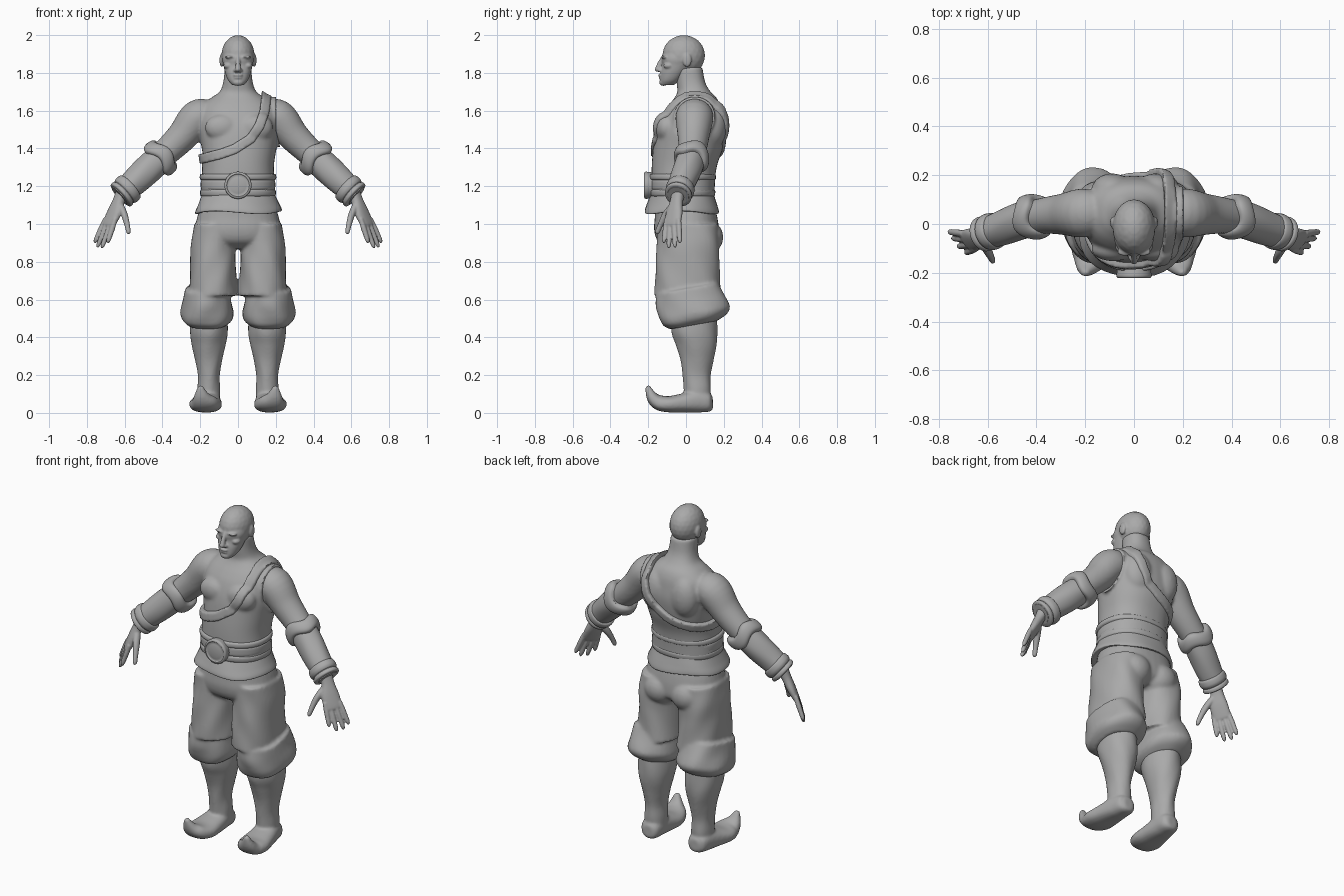
import bpy, bmesh, math
from mathutils import Vector, Matrix

if "Cube" in bpy.data.objects:
    bpy.data.objects.remove(bpy.data.objects["Cube"], do_unlink=True)

grey = bpy.data.materials.new("plain grey")
grey.use_nodes = True
grey.diffuse_color = (0.4, 0.4, 0.4, 1)
grey.node_tree.nodes["Principled BSDF"].inputs["Base Color"].default_value = (0.4, 0.4, 0.4, 1)


def spline(sections, steps):
    """Catmull-Rom interpolation through the sections."""
    p = [Vector(s) for s in sections]
    p = [p[0] * 2 - p[1]] + p + [p[-1] * 2 - p[-2]]
    out = []
    for a, b, c, d in zip(p, p[1:], p[2:], p[3:]):
        for i in range(steps):
            t = i / steps
            out.append((b * 2 + (c - a) * t + (a * 2 - b * 5 + c * 4 - d) * t ** 2
                        + (b * 3 - a - c * 3 + d) * t ** 3) * 0.5)
    return out + [p[-2]]


def loft(bm, sections, side=(1, 0, 0), axis=None, power=2, wave=(0, 0), tilt=0, fold=0, steps=5, n=36):
    """Skin rounded rings given as (x, y, z, half width, half depth)."""
    secs = spline(sections, steps)
    rings = []
    for i, s in enumerate(secs):
        centre = Vector(s[:3])
        lo, hi = secs[max(i - 1, 0)], secs[min(i + 1, len(secs) - 1)]
        t = Vector(axis) if axis else Vector(hi[:3]) - Vector(lo[:3])
        t.normalize()
        u = Vector(side)
        u = (u - t * u.dot(t)).normalized()
        v = t.cross(u)
        ring = []
        for k in range(n):
            ang = math.tau * k / n
            c, q = math.cos(ang), math.sin(ang)
            grow = 1 + fold * math.sin(5 * ang + 25 * s[2])
            co = centre + t * wave[0] * math.cos(wave[1] * ang)
            co += u * s[3] * grow * math.copysign(abs(c) ** (2 / power), c)
            co += v * s[4] * grow * math.copysign(abs(q) ** (2 / power), q)
            co.z += tilt * (co.y - centre.y)
            ring.append(bm.verts.new(co))
        rings.append(ring)
    for r, w in zip(rings, rings[1:]):
        for k in range(n):
            bm.faces.new((r[k], r[(k + 1) % n], w[(k + 1) % n], w[k]))
    bm.faces.new(rings[0][::-1])
    bm.faces.new(rings[-1])


def level(bm, rows, x=0, **kw):
    """Horizontal rings given as (z, y, half width, half depth)."""
    loft(bm, [(x, y, z, a, b) for z, y, a, b in rows], axis=(0, 0, 1), **kw)


def blob(bm, centre, radii):
    m = Matrix.Translation(centre) @ Matrix.Diagonal((*radii, 1))
    bmesh.ops.create_icosphere(bm, subdivisions=3, radius=1, matrix=m)


def bake(ob):
    dg = bpy.context.evaluated_depsgraph_get()
    mesh = bpy.data.meshes.new_from_object(ob.evaluated_get(dg))
    ob.modifiers.clear()
    ob.data = mesh
    mesh.materials.clear()
    mesh.materials.append(grey)
    mesh.shade_smooth()
    mesh.set_sharp_from_angle(angle=math.radians(50))


def fuse(ob, voxel, smooth):
    """Melt overlapping parts into one soft skin."""
    r = ob.modifiers.new("fuse", 'REMESH')
    r.mode, r.voxel_size = 'VOXEL', voxel
    s = ob.modifiers.new("soften", 'SMOOTH')
    s.factor, s.iterations = 0.5, smooth


def finish(name, bm, mirror=False, voxel=0, smooth=4):
    if mirror:
        new = bmesh.ops.duplicate(bm, geom=bm.verts[:] + bm.edges[:] + bm.faces[:])["geom"]
        for v in new:
            if isinstance(v, bmesh.types.BMVert):
                v.co.x *= -1
    bmesh.ops.recalc_face_normals(bm, faces=bm.faces[:])
    mesh = bpy.data.meshes.new(name)
    bm.to_mesh(mesh)
    bm.free()
    ob = bpy.data.objects.new(name, mesh)
    bpy.context.collection.objects.link(ob)
    if voxel:
        fuse(ob, voxel, smooth)
    bake(ob)
    return ob


# Bare torso, neck and upper arms
bm = bmesh.new()
level(bm, [(1.08, -.01, .19, .155), (1.18, -.015, .185, .155), (1.3, -.01, .178, .16),
           (1.4, .01, .192, .172), (1.5, .025, .208, .172), (1.58, .035, .205, .155),
           (1.63, .045, .185, .135), (1.67, .05, .14, .11), (1.7, .042, .098, .088),
           (1.75, .026, .078, .076), (1.83, .015, .07, .072)], power=2.3)
loft(bm, [(.13, .05, 1.58, .08, .07), (.21, .045, 1.565, .1, .095), (.29, .04, 1.47, .085, .083),
          (.36, .035, 1.4, .075, .075), (.46, .02, 1.31, .065, .065)], side=(0, 1, 0))
blob(bm, (.085, -.103, 1.51), (.09, .05, .07))
blob(bm, (.09, .14, 1.53), (.085, .068, .12))
body = finish("torso_and_arms", bm, True, .009, 6)

# Head with brow, eyes, cheek, nose, lips, chin and ears
bm = bmesh.new()
blob(bm, (0, -.012, 1.892), (.088, .113, .108))
level(bm, [(1.735, -.1, .03, .035), (1.76, -.085, .052, .052), (1.8, -.066, .068, .068),
           (1.84, -.05, .077, .076), (1.88, -.04, .083, .088), (1.94, -.02, .07, .08)], power=2.2)
loft(bm, [(0, -.118, 1.885, .011, .012), (0, -.137, 1.85, .012, .014), (0, -.15, 1.82, .016, .014)])
blob(bm, (0, -.148, 1.818), (.016, .018, .013))
blob(bm, (.014, -.134, 1.813), (.011, .014, .01))
blob(bm, (0, -.134, 1.788), (.026, .014, .008))
blob(bm, (0, -.131, 1.774), (.023, .014, .008))
blob(bm, (0, -.12, 1.75), (.03, .022, .019))
blob(bm, (.036, -.113, 1.884), (.034, .018, .009))
blob(bm, (.034, -.106, 1.862), (.015, .016, .009))
blob(bm, (.052, -.09, 1.838), (.025, .03, .018))
blob(bm, (.087, .006, 1.867), (.011, .024, .036))
finish("head", bm, True, .005, 3)

# Wrapped garment and its rolled shoulder sash, fitted over the torso
edge = [(-.25, 1.36), (-.18, 1.375), (-.1, 1.395), (-.03, 1.42), (.05, 1.47),
        (.09, 1.53), (.115, 1.6), (.125, 1.68), (.128, 1.78)]
lower = []
for i, (x, z) in enumerate(edge):
    a, b = Vector(edge[max(i - 1, 0)]), Vector(edge[min(i + 1, len(edge) - 1)])
    d = (b - a).normalized() * .052
    lower.append((x + d.y, z - d.x))
armhole = [(.205, 1.78), (.2, 1.5), (.22, 1.42), (.24, 1.36), (.24, 1.15), (-.24, 1.15)]


def fitted(name, outline, thickness):
    cut = bmesh.new()
    face = cut.faces.new([cut.verts.new((x, -.5, z)) for x, z in outline])
    new = bmesh.ops.extrude_face_region(cut, geom=[face])["geom"]
    bmesh.ops.translate(cut, vec=(0, 1, 0), verts=[v for v in new if isinstance(v, bmesh.types.BMVert)])
    cutter = finish("cutter", cut)
    cutter.hide_render = True
    ob = bpy.data.objects.new(name, body.data.copy())
    bpy.context.collection.objects.link(ob)
    puff = ob.modifiers.new("puff", 'DISPLACE')
    puff.strength, puff.mid_level = thickness, 0
    trim = ob.modifiers.new("trim", 'BOOLEAN')
    trim.operation, trim.object, trim.solver = 'INTERSECT', cutter, 'MANIFOLD'
    fuse(ob, .008, 4)
    bake(ob)
    bpy.data.objects.remove(cutter, do_unlink=True)


fitted("wrapped_garment", edge + armhole, .012)
fitted("shoulder_sash", edge + lower[::-1], .024)

# Tunic hem, layered belt and round buckle
bm = bmesh.new()
level(bm, [(1.18, -.015, .185, .16), (1.15, -.018, .195, .17), (1.11, -.02, .212, .184),
           (1.075, -.022, .228, .195), (1.06, -.022, .226, .193), (1.065, -.02, .2, .17)],
      power=2.2, wave=(.008, 3), fold=.012)
finish("tunic_hem", bm)
bm = bmesh.new()
level(bm, [(1.145, -.018, .18, .155), (1.15, -.018, .198, .17), (1.175, -.018, .2, .173),
           (1.183, -.018, .193, .167), (1.192, -.018, .197, .17), (1.225, -.018, .197, .17),
           (1.232, -.018, .194, .167), (1.24, -.018, .202, .176), (1.262, -.018, .2, .174),
           (1.268, -.018, .18, .155)], power=2.2, steps=3)
finish("belt", bm)
bm = bmesh.new()
loft(bm, [(0, y, 1.205, r, r) for y, r in
          ((-.16, .066), (-.195, .07), (-.212, .072), (-.22, .068), (-.222, .06), (-.217, .054), (-.222, .03))],
     axis=(0, -1, 0), steps=2)
finish("belt_buckle", bm)

# Baggy trousers gathered in sloping cuffs
bm = bmesh.new()
level(bm, [(1.12, -.01, .19, .155), (1.04, 0, .215, .165), (.97, .003, .228, .172),
           (.91, .01, .225, .16), (.87, .015, .16, .11)], power=2.3)
for x in (.09, -.09):
    blob(bm, (x, .09, .93), (.105, .108, .1))
level(bm, [(1.0, .005, .1, .16), (.9, .012, .117, .165), (.8, .008, .12, .168), (.7, .008, .124, .172),
           (.62, .012, .128, .178)], x=.132, power=2.3, fold=.015)
level(bm, [(.66, .01, .118, .165), (.6, .022, .127, .18), (.55, .038, .138, .186), (.52, .046, .141, .184),
           (.49, .044, .13, .166), (.465, .04, .1, .125)], x=.163, power=2.2, tilt=.18, fold=.02)
finish("trousers", bm, True, .009, 5)

# Boots with curled toes
bm = bmesh.new()
level(bm, [(.54, .04, .098, .12), (.43, .045, .1, .122), (.36, .055, .09, .108), (.28, .058, .072, .088),
           (.2, .056, .058, .075), (.13, .06, .06, .072), (.07, .06, .06, .07)], x=.155, fold=.012)
loft(bm, [(.155, .142, .055, .03, .035), (.155, .12, .055, .055, .05), (.16, .06, .062, .066, .06),
          (.166, -.02, .052, .078, .05), (.172, -.09, .046, .086, .043), (.18, -.145, .055, .072, .04),
          (.192, -.18, .085, .045, .03), (.2, -.205, .142, .012, .012)], power=2.4)
finish("boots", bm, True, .008, 4)

# Forearm bracers with rolled elbow and wrist cuffs
arm = Vector((.2, -.065, -.18)).normalized()
bm = bmesh.new()
loft(bm, [(.39, .034, 1.37, .075, .075), (.47, .01, 1.295, .076, .078), (.55, -.02, 1.22, .07, .072),
          (.63, -.042, 1.15, .058, .058)], side=(0, 1, 0), fold=.012)
finish("forearm_bracers", bm, True)


def cuff(name, centre, profile, **kw):
    bm = bmesh.new()
    loft(bm, [(*(Vector(centre) + arm * d), r * .92, r) for d, r in profile],
         side=(0, 1, 0), axis=arm, **kw)
    finish(name, bm, True)


cuff("elbow_cuffs", (.41, .03, 1.35), [(-.042, .07), (-.036, .092), (-.015, .103), (.015, .104),
                                       (.034, .094), (.04, .07)], wave=(.012, 3))
cuff("wrist_cuffs", (.595, -.034, 1.175), [(-.04, .06), (-.035, .078), (-.01, .083), (.006, .078),
                                           (.012, .071), (.02, .078), (.036, .077), (.042, .055)])

# Hands with four fingers and a thumb
bm = bmesh.new()
across = (.07, .085, 0)
loft(bm, [(.61, -.04, 1.17, .036, .034), (.632, -.05, 1.12, .036, .027), (.655, -.062, 1.06, .05, .025),
          (.684, -.07, 1.0, .05, .018), (.69, -.071, .985, .04, .012)], side=across, power=2.3)
fingers = [((.655, -.104, 1.01), (.69, -.118, .9)), ((.674, -.084, 1.0), (.722, -.092, .872)),
           ((.694, -.062, 1.0), (.745, -.058, .876)), ((.709, -.038, 1.01), (.76, -.032, .9))]
for root, tip in fingers:
    root, tip = Vector(root), Vector(tip)
    rows = [(*root.lerp(tip, t), r, r) for t, r in
            ((-.15, .013), (.3, .0145), (.55, .0135), (.85, .012), (1, .006))]
    loft(bm, rows, side=across, n=16)
loft(bm, [(.625, -.065, 1.1, .02, .02), (.602, -.105, 1.05, .021, .018), (.588, -.133, 1.0, .015, .015),
          (.58, -.15, .96, .013, .012), (.578, -.154, .947, .006, .006)], side=(0, 1, 0), n=16)
finish("hands", bm, True, .005, 2)
